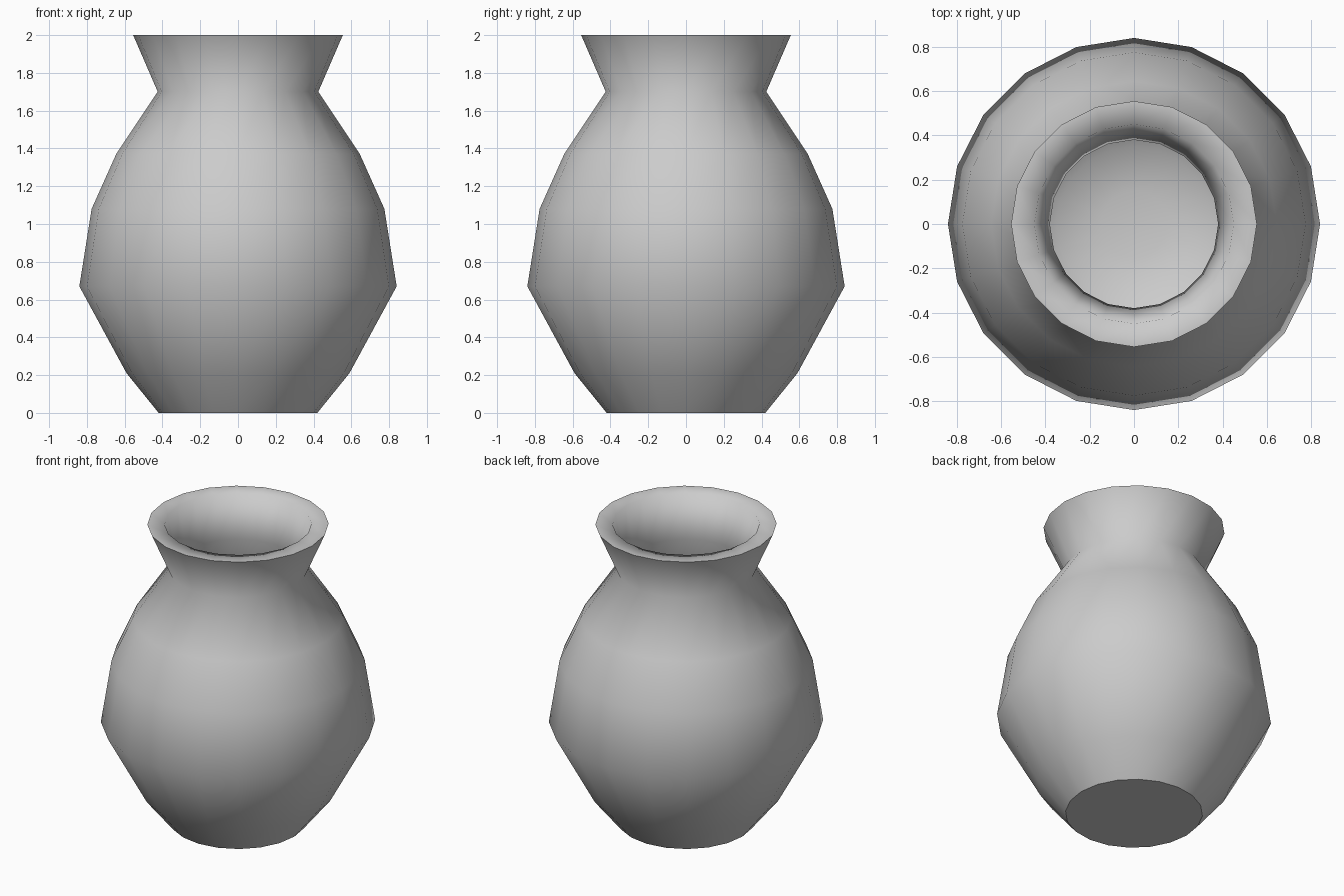
import bpy, bmesh
from math import cos, sin, tau

if "Cube" in bpy.data.objects:
    bpy.data.objects.remove(bpy.data.objects["Cube"])

SIDES = 20
# Profile from the base, up the outside, over the flat rim and down the inside
OUTER = [(0.42, 0), (0.59, 0.21), (0.84, 0.67), (0.775, 1.08), (0.645, 1.37),
         (0.425, 1.70), (0.555, 2.0)]
INNER = [(0.45, 2.0), (0.38, 1.72), (0.57, 1.35), (0.69, 1.06), (0.745, 0.68),
         (0.51, 0.26), (0.35, 0.14), (0.15, 0.10)]

bm = bmesh.new()
rings = [[bm.verts.new((r * cos(tau * i / SIDES), r * sin(tau * i / SIDES), z))
          for i in range(SIDES)] for r, z in OUTER + INNER]

# Walls
for a, b in zip(rings, rings[1:]):
    for i in range(SIDES):
        j = (i + 1) % SIDES
        bm.faces.new((a[i], a[j], b[j], b[i]))

# Underside and inner floor
bm.faces.new(rings[0][::-1])
bm.faces.new(rings[-1])

# Smooth shading, with crisp edges around the base and the outer rim
for f in bm.faces:
    f.smooth = True
for ring in (rings[0], rings[len(OUTER) - 1]):
    for i in range(SIDES):
        bm.edges.get((ring[i], ring[(i + 1) % SIDES])).smooth = False

mesh = bpy.data.meshes.new("vase")
bm.to_mesh(mesh)
bm.free()
bpy.context.collection.objects.link(bpy.data.objects.new("vase", mesh))
